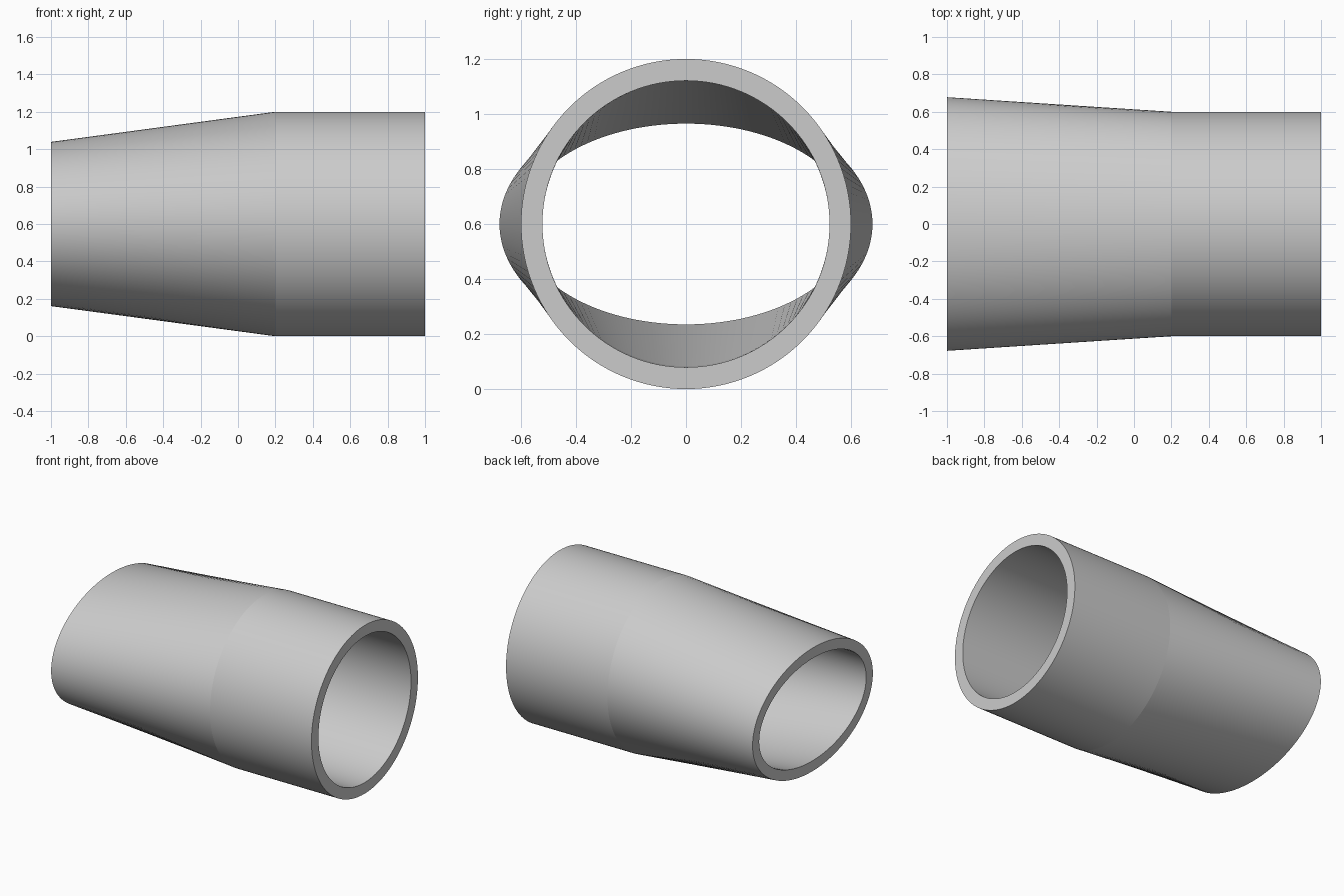
import bpy
import bmesh
from math import cos, sin, tau

cube = bpy.data.objects.get("Cube")
if cube:
    bpy.data.objects.remove(cube)

SEGMENTS = 128
CENTRE_Z = 0.6

# Closed wall profile: x position, half width in y, half height in z
RINGS = [
    (1.0, 0.6, 0.6),        # round end, outside
    (0.2, 0.6, 0.6),        # start of taper, outside
    (-1.0, 0.678, 0.439),   # oval end, outside
    (-1.0, 0.603, 0.365),   # oval end, inside
    (0.2, 0.522, 0.517),    # start of taper, inside
    (1.0, 0.522, 0.521),    # round end, inside
]

grey = bpy.data.materials.new("light grey")
grey.use_nodes = True
colour = (0.6, 0.6, 0.6, 1)
grey.diffuse_color = colour
grey.node_tree.nodes["Principled BSDF"].inputs["Base Color"].default_value = colour


def add_ring(bm, x, half_y, half_z):
    """Add one closed elliptical loop of vertices."""
    angles = [tau * i / SEGMENTS for i in range(SEGMENTS)]
    return [bm.verts.new((x, half_y * cos(a), CENTRE_Z + half_z * sin(a)))
            for a in angles]


# Hollow tube, round at one end and oval at the other
bm = bmesh.new()
loops = [add_ring(bm, *ring) for ring in RINGS]
for k, loop in enumerate(loops):
    following = loops[(k + 1) % len(loops)]
    for i in range(SEGMENTS):
        j = (i + 1) % SEGMENTS
        face = bm.faces.new((loop[i], loop[j], following[j], following[i]))
        face.smooth = True
bmesh.ops.recalc_face_normals(bm, faces=bm.faces)

# Crisp rims and taper creases
for loop in loops:
    for i in range(SEGMENTS):
        bm.edges.get((loop[i], loop[(i + 1) % SEGMENTS])).smooth = False

mesh = bpy.data.meshes.new("adapter_tube")
bm.to_mesh(mesh)
bm.free()
mesh.materials.append(grey)
tube = bpy.data.objects.new("adapter_tube", mesh)
bpy.context.collection.objects.link(tube)
